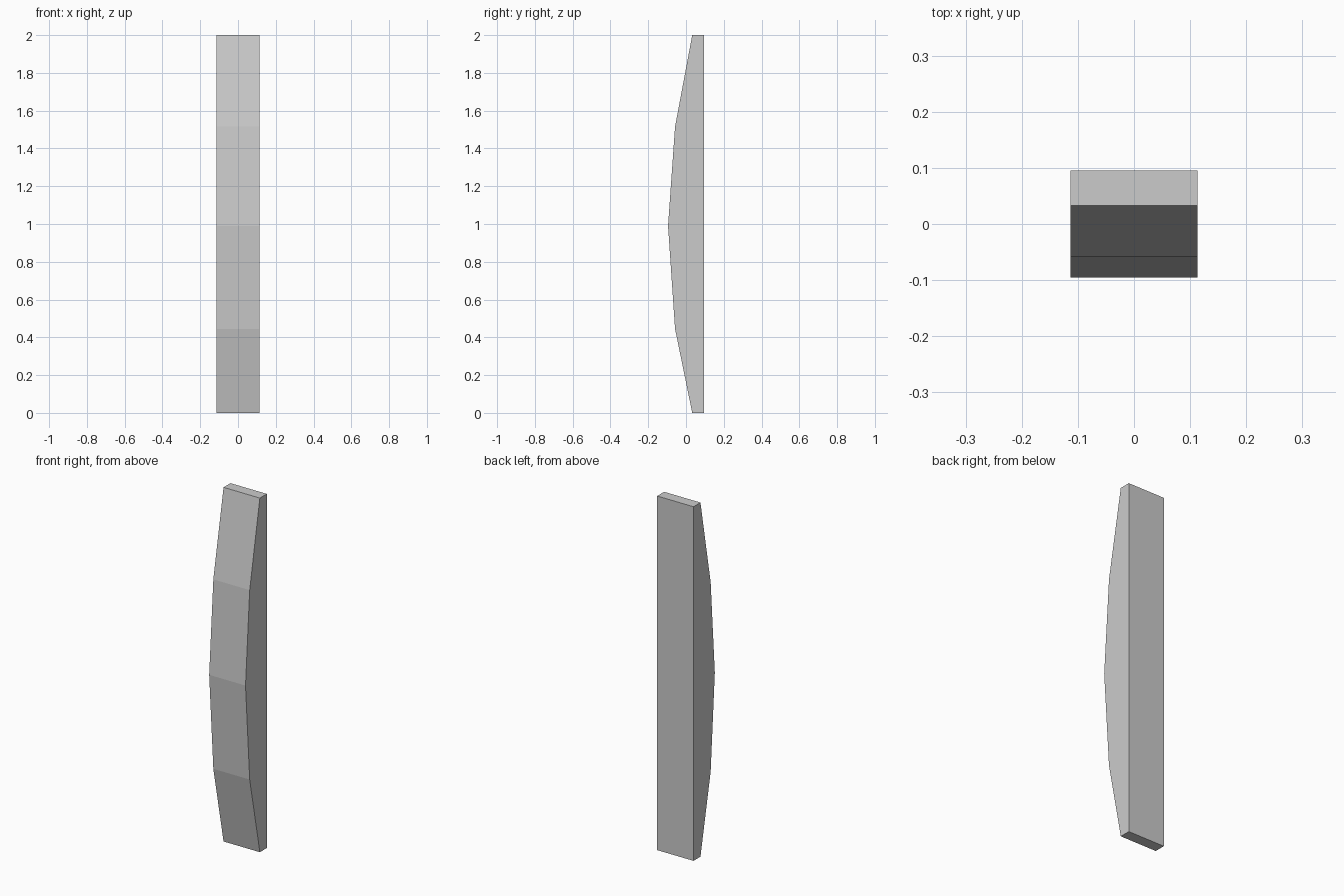
import bpy, bmesh

if "Cube" in bpy.data.objects:
    bpy.data.objects.remove(bpy.data.objects["Cube"])

HALF_WIDTH = 0.1135

# Side profile (y, z): flat back, faceted bowed front
profile = [(0.095, 0), (0.033, 0), (-0.058, 0.445), (-0.095, 0.99),
           (-0.058, 1.515), (0.033, 2), (0.095, 2)]

# Extrude the profile across the width
bm = bmesh.new()
side = bm.faces.new([bm.verts.new((-HALF_WIDTH, y, z)) for y, z in profile])
ext = bmesh.ops.extrude_face_region(bm, geom=[side], use_keep_orig=True)
moved = [g for g in ext["geom"] if isinstance(g, bmesh.types.BMVert)]
bmesh.ops.translate(bm, verts=moved, vec=(2 * HALF_WIDTH, 0, 0))
bmesh.ops.recalc_face_normals(bm, faces=bm.faces)

mesh = bpy.data.meshes.new("bowed_bar")
bm.to_mesh(mesh)
bm.free()
bpy.context.collection.objects.link(bpy.data.objects.new("bowed_bar", mesh))
